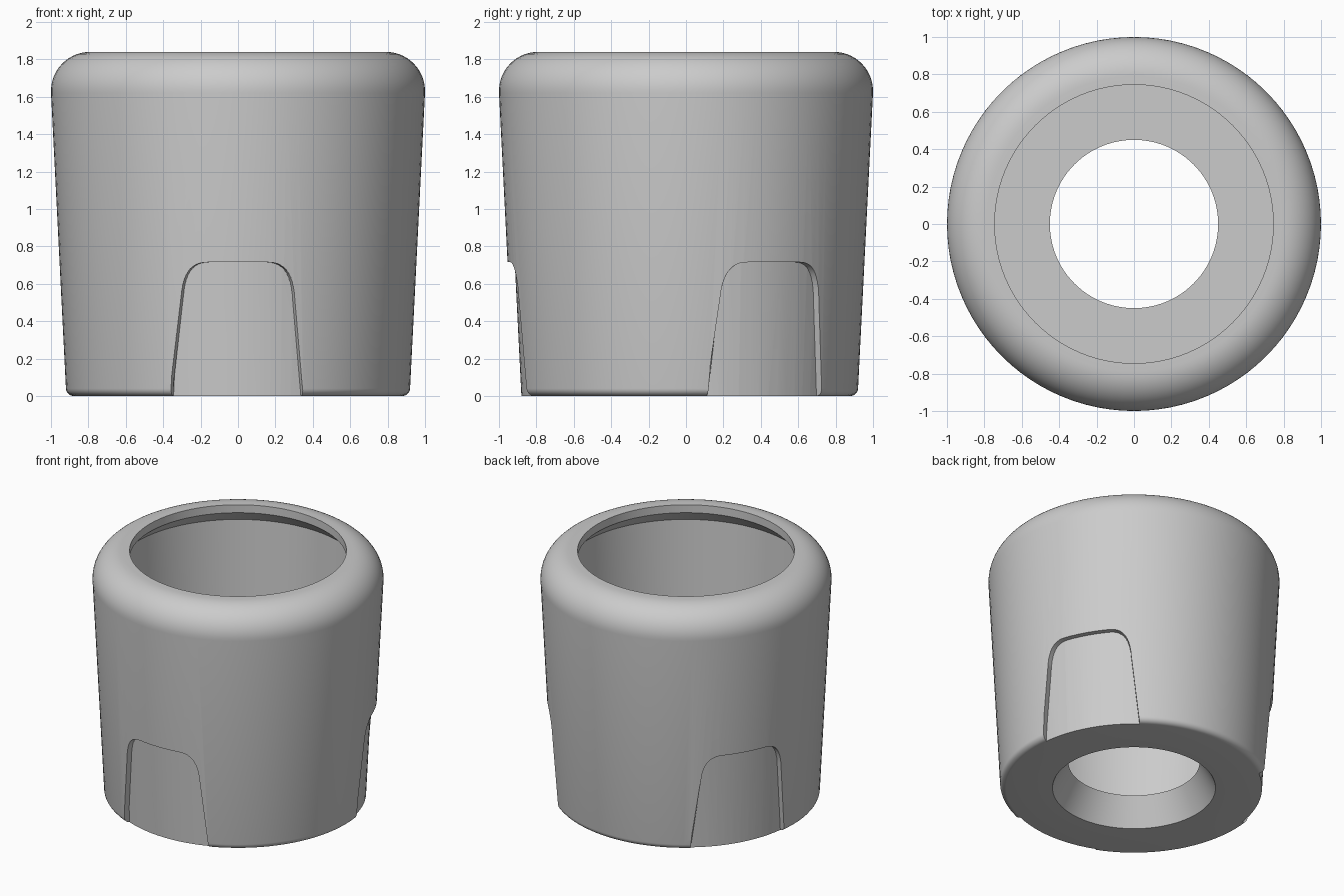
import bpy, bmesh, math
from mathutils import Vector, Matrix

if "Cube" in bpy.data.objects:
    bpy.data.objects.remove(bpy.data.objects["Cube"], do_unlink=True)

SEGMENTS = 96
WALL_SLOPE = 0.05

grey = bpy.data.materials.new("light_grey")
grey.use_nodes = True
grey.diffuse_color = (0.6, 0.6, 0.6, 1)
grey.node_tree.nodes["Principled BSDF"].inputs["Base Color"].default_value = grey.diffuse_color


def to_object(bm, name):
    bmesh.ops.recalc_face_normals(bm, faces=bm.faces)
    mesh = bpy.data.meshes.new(name)
    bm.to_mesh(mesh)
    bm.free()
    mesh.materials.append(grey)
    obj = bpy.data.objects.new(name, mesh)
    bpy.context.collection.objects.link(obj)
    return obj


def revolve(name, profile):
    """Turn a closed (radius, height) outline around the z axis."""
    bm = bmesh.new()
    verts = [bm.verts.new((r, 0, z)) for r, z in profile]
    edges = [bm.edges.new((a, b)) for a, b in zip(verts, verts[1:] + verts[:1])]
    bmesh.ops.spin(bm, geom=verts + edges, axis=(0, 0, 1), cent=(0, 0, 0),
                   angle=math.tau, steps=SEGMENTS, use_merge=True)
    bmesh.ops.remove_doubles(bm, verts=bm.verts, dist=1e-5)
    return to_object(bm, name)


def arc(cx, cz, radius, start, end, steps):
    angles = [math.radians(start + (end - start) * i / steps) for i in range(steps + 1)]
    return [(cx + radius * math.cos(a), cz + radius * math.sin(a)) for a in angles]


def subtract(target, cutter):
    """Cut one object out of another and discard the cutter."""
    mod = target.modifiers.new("cut", "BOOLEAN")
    mod.operation = "DIFFERENCE"
    mod.solver = "EXACT"
    mod.object = cutter
    bpy.context.view_layer.objects.active = target
    bpy.ops.object.modifier_apply(modifier=mod.name)
    bpy.data.objects.remove(cutter, do_unlink=True)


# Hollow tapered body: rounded outside, undercut lip, floor with flared hole
outline = [(0.56, 0)]
outline += arc(0.878, 0.042, 0.042, -90, -3, 6)
outline += arc(0.79, 1.63, 0.21, -3, 90, 14)
outline += [(0.745, 1.84), (0.745, 1.78), (0.85, 1.68), (0.78, 0.2), (0.45, 0.2)]
body = revolve("tapered_body", outline)

# Half outline of a recess, with a rounded upper corner
start, corner, end = Vector((0.31, 0.55)), Vector((0.287, 0.715)), Vector((0.16, 0.715))
half = [Vector((0.4, -0.1))]
for i in range(11):
    t = i / 10
    half.append(start * (1 - t) ** 2 + corner * 2 * t * (1 - t) + end * t * t)
recess = half + [Vector((-p.x, p.y)) for p in reversed(half)]

# Three shallow recesses around the base, one at the front
for turn in range(3):
    bm = bmesh.new()
    rings = [[bm.verts.new((p.x * d / 0.92, -d, p.y)) for p in recess] for d in (0.5, 1.2)]
    for ring in rings:
        bm.faces.new(ring)
    for i in range(len(recess)):
        j = (i + 1) % len(recess)
        bm.faces.new((rings[0][i], rings[0][j], rings[1][j], rings[1][i]))
    cutter = to_object(bm, "recess_cutter")
    cutter.data.transform(Matrix.Rotation(turn * math.tau / 3, 4, "Z"))
    core = revolve("recess_core", [(0.2, -0.3), (0.88 - 0.3 * WALL_SLOPE, -0.3),
                                   (0.88 + WALL_SLOPE, 1), (0.2, 1)])
    subtract(cutter, core)
    subtract(body, cutter)

# Smooth curved surfaces and keep crisp edges
bpy.ops.object.select_all(action="DESELECT")
body.select_set(True)
bpy.context.view_layer.objects.active = body
bpy.ops.object.shade_smooth_by_angle(angle=math.radians(30))
